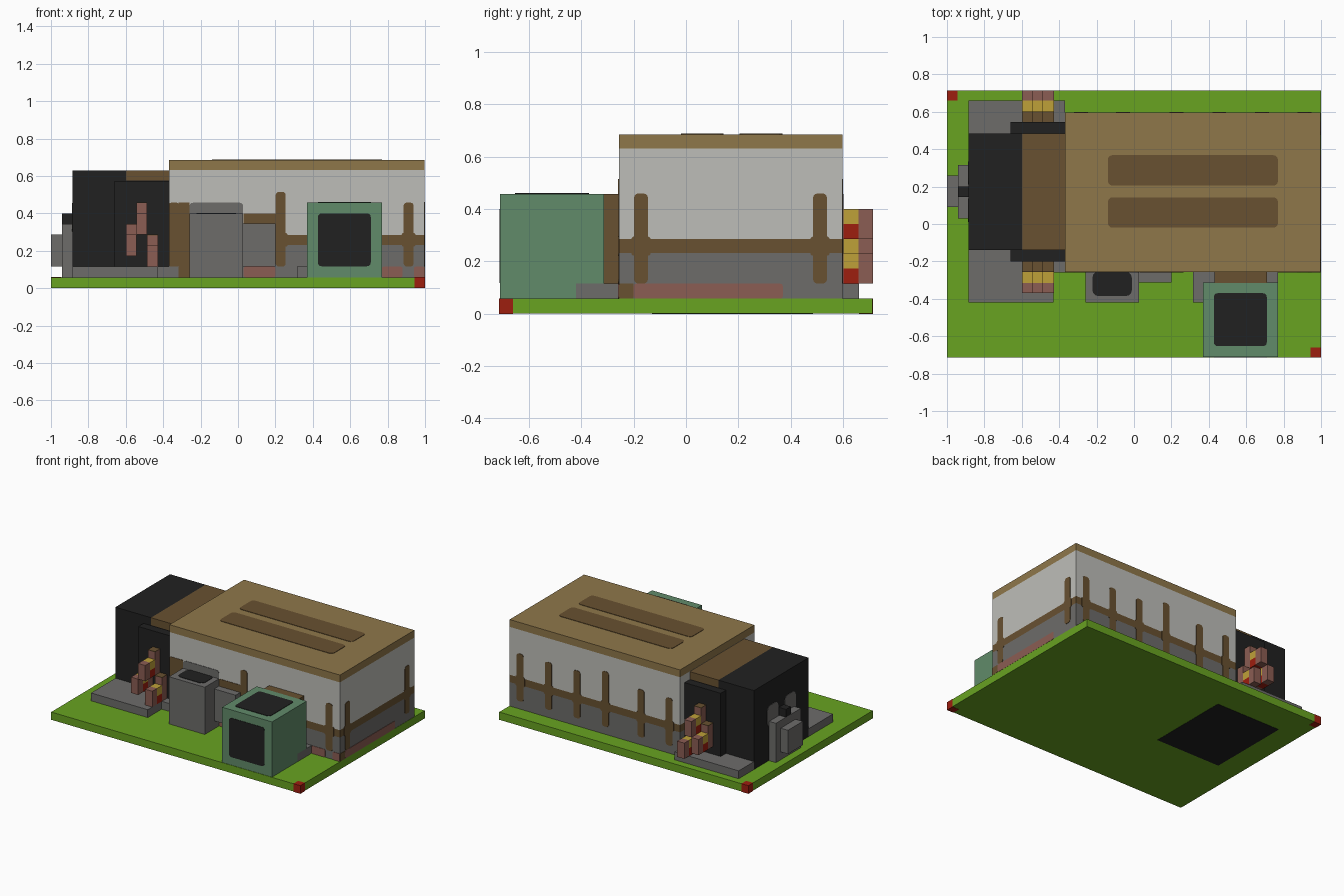
import bpy, bmesh
from mathutils import Vector

if "Cube" in bpy.data.objects:
    bpy.data.objects.remove(bpy.data.objects["Cube"], do_unlink=True)


def linear(c):
    c /= 255
    return c / 12.92 if c < 0.04 else ((c + 0.055) / 1.055) ** 2.4


def material(name, *rgb):
    mat = bpy.data.materials.new(name)
    mat.use_nodes = True
    col = [linear(c) for c in rgb] + [1]
    mat.diffuse_color = col
    mat.node_tree.nodes["Principled BSDF"].inputs["Base Color"].default_value = col
    return mat


TAN = material("tan_roof", 143, 119, 74)
LAWN = material("lawn_green", 104, 163, 33)
BLACK = material("charcoal", 33, 33, 33)
BROWN = material("dark_wood", 104, 81, 49)
GREY = material("stone_grey", 109, 108, 106)
GOLD = material("gold", 191, 161, 57)
PINK = material("dusty_pink", 139, 93, 83)
RED = material("red", 157, 30, 15)
SAGE = material("sage_green", 97, 139, 106)
WHITE = material("plaster", 190, 190, 185)


def box(name, xs, ys, zs, mats, levels=(), axis=None, radius=0):
    """Box between limits; cut at z levels, one material per layer;
    edges along the given axis can be rounded."""
    bm = bmesh.new()
    bmesh.ops.create_cube(bm, size=1)
    lim = (xs, ys, zs)
    for v in bm.verts:
        v.co = Vector([lim[i][0] if v.co[i] < 0 else lim[i][1] for i in range(3)])
    for z in levels:
        bmesh.ops.bisect_plane(bm, geom=bm.verts[:] + bm.edges[:] + bm.faces[:],
                               plane_co=(0, 0, z), plane_no=(0, 0, 1))
    if radius:
        edges = [e for e in bm.edges
                 if abs(e.verts[0].co[axis] - e.verts[1].co[axis]) > 1e-5]
        bmesh.ops.bevel(bm, geom=edges, offset=radius, segments=3, profile=0.5,
                        affect='EDGES')
    for f in bm.faces:
        f.material_index = sum(f.calc_center_median().z > z for z in levels)
    mesh = bpy.data.meshes.new(name)
    bm.to_mesh(mesh)
    bm.free()
    for m in mats if isinstance(mats, (list, tuple)) else [mats]:
        mesh.materials.append(m)
    ob = bpy.data.objects.new(name, mesh)
    bpy.context.collection.objects.link(ob)
    return ob


def plate(name, axis, at, us, vs, mat, radius=0.02):
    """Thin painted panel on the plane axis = at."""
    lim = [us, vs]
    lim.insert(axis, (at - 0.003, at + 0.003))
    return box(name, *lim, mat, axis=axis, radius=radius)


G, S = 0.058, 0.115          # ground top, slab top
FRONT, BACK, END = -0.256, 0.597, 0.997

# Lawn with corner markers
box("lawn", (-0.999, 0.999), (-0.713, 0.713), (0.002, G), LAWN)
plate("underside_panel", 2, 0.003, (-0.83, -0.31), (-0.13, 0.485), BLACK, 0)
for s in (-1, 1):
    xs, ys = sorted((s * 0.945, s)), sorted((-s * 0.66, -s * 0.714))
    box("corner_marker", xs, ys, (0, G + 0.001), RED)

# Main house: stone base, timber band, plaster, roof
box("house", (-0.37, END), (FRONT, BACK), (G, 0.685),
    [GREY, BROWN, WHITE, TAN], (0.232, 0.285, 0.632))
for y in (-0.02, 0.205):
    plate("roof_stripe", 2, 0.685, (-0.14, 0.77), (y, y + 0.163), BROWN, 0.025)


def post(axis, at, centre, top):
    plate("wall_post", axis, at, (centre - 0.027, centre + 0.027), (S, top), BROWN, 0.018)
    plate("post_collar", axis, at, (centre - 0.037, centre + 0.037), (0.222, 0.295), BROWN, 0.01)


for x, top in ((0.228, 0.515), (0.912, 0.458)):
    post(1, FRONT, x, top)
for x in (-0.284, -0.058, 0.228, 0.456, 0.684, 0.912):
    post(1, BACK, x, 0.515 if x == 0.228 else 0.46)
for y in (-0.172, 0.512):
    post(0, END, y, 0.46)

# Painted panels on the house walls
for xs in ((0.03, 0.2), (0.77, 0.88), (0.94, 0.997)):
    plate("front_plinth", 1, FRONT, xs, (G, S), PINK, 0.01)
plate("side_plinth", 0, END, (-0.2, 0.37), (G, S), PINK, 0.01)
plate("side_plinth_end", 0, END, (-0.255, -0.2), (G, S), BROWN, 0)
plate("front_timber_outer", 1, FRONT, (-0.37, -0.315), (S, 0.457), BROWN, 0.012)
plate("front_timber_inner", 1, FRONT, (-0.318, -0.26), (G, 0.457), BROWN, 0)
plate("front_raised_band", 1, FRONT, (0.03, 0.21), (0.345, 0.4), BROWN, 0)
plate("bin_backboard", 1, FRONT, (-0.26, 0.028), (G, 0.457), GREY, 0.02)

# Grey bin and wall unit at the front
box("bin", (-0.26, 0.028), (-0.42, FRONT), (G, 0.4), GREY)
plate("bin_opening", 2, 0.4, (-0.222, -0.012), (-0.385, FRONT), BLACK, 0.03)
box("wall_unit", (0.028, 0.2), (-0.312, FRONT), (S, 0.347), GREY)

# Green booth with doorway behind it
box("booth_step", (0.316, 0.77), (-0.42, FRONT), (G, S), GREY)
box("booth_door", (0.43, 0.71), (-0.316, FRONT), (S, 0.458), BROWN)
box("booth", (0.37, 0.77), (-0.71, -0.314), (G, 0.458), SAGE)
plate("booth_window", 1, -0.71, (0.427, 0.71), (0.117, 0.4), BLACK, 0.02)
plate("booth_hatch", 2, 0.458, (0.427, 0.71), (-0.653, -0.37), BLACK, 0.02)

# Dark tower and the passage to the house
box("tower", (-0.885, -0.6), (-0.14, 0.485), (G, 0.63), BLACK)
box("passage", (-0.6, -0.37), (-0.14, 0.485), (G, 0.63), [BLACK, BROWN], (0.575,))
box("front_slab", (-0.885, -0.43), (-0.42, -0.14), (G, S), GREY)
box("back_slab", (-0.885, -0.37), (0.485, 0.66), (G, S), GREY)
box("slab_house_edge", (-0.43, -0.318), (-0.26, -0.14), (G, S), GREY)
box("front_tower_door", (-0.66, -0.37), (-0.2, -0.14), (S, 0.573), BLACK)
box("back_tower_door", (-0.66, -0.37), (0.485, 0.545), (S, 0.573), BLACK)

# Machine on the tower end
box("machine_body", (-0.942, -0.885), (0.03, 0.315), (G, 0.343), GREY)
box("machine_front", (-1, -0.942), (0.09, 0.26), (S, 0.287), GREY)
box("machine_knob", (-0.942, -0.885), (0.145, 0.2), (0.343, 0.4), BLACK)
for y in (0.01, 0.21):
    plate("machine_pipe", 0, -0.885, (y, y + 0.125), (0.3, 0.455), GREY, 0.035)

# Stepped lamps beside both tower doors
U = 0.0572
for side, wall in ((-1, -0.2), (1, 0.545)):
    for x, z in ((-0.6, S + U), (-0.543, S + 3 * U), (-0.486, S)):
        def span(i, j):
            return sorted((wall + side * i * U, wall + side * j * U))
        xs = (x, x + U)
        box("lamp_bracket", xs, span(0, 1), (z, z + 3 * U),
            [PINK, BROWN], (z + 3 * U - 0.004,))
        box("lamp_glass", xs, span(1, 2), (z, z + 2 * U), [RED, GOLD], (z + U,))
        box("lamp_cap", xs, span(2, 2.95), (z, z + 2 * U), PINK)
